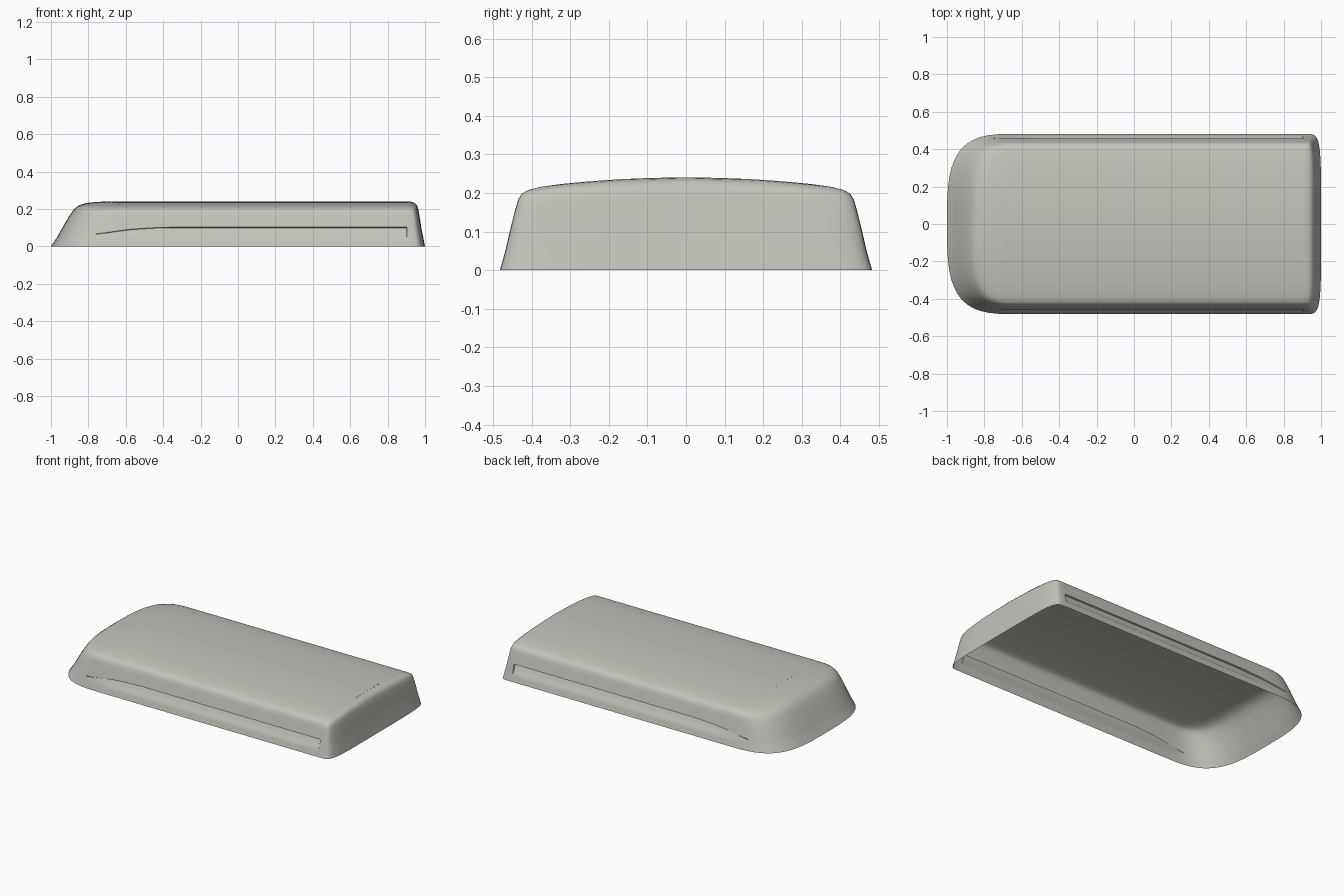
import bpy, bmesh, math

cube = bpy.data.objects.get("Cube")
if cube:
    bpy.data.objects.remove(cube, do_unlink=True)

# Wall section: height, left end, right end, half width
SECTION = [
    (0.0, -1.0, 1.0, 0.482), (0.05, -0.967, 0.99, 0.468),
    (0.10, -0.939, 0.98, 0.457), (0.16, -0.904, 0.971, 0.444),
    (0.20, -0.876, 0.964, 0.435), (0.22, -0.85, 0.957, 0.426),
    (0.232, -0.81, 0.945, 0.409), (0.238, -0.75, 0.93, 0.38),
    (0.24, -0.69, 0.912, 0.33),
]
X_LEFT, X_RIGHT = -0.62, 0.905     # ends of the straight sides
GROOVE_END = 0.9


def lerp_table(table, v):
    for a, b in zip(table, table[1:]):
        if v <= b[0]:
            t = max(0, (v - a[0]) / (b[0] - a[0]))
            return [p + (q - p) * t for p, q in zip(a, b)][1:]
    return list(table[-1][1:])


def groove_top(x):
    return lerp_table([(-0.75, 0.068), (-0.65, 0.084), (-0.55, 0.096), (-0.4, 0.105)], x)[0]


def groove_depth(x):
    if x > GROOVE_END + 0.001:
        return 0.0
    return lerp_table([(-0.76, 0.0), (-0.7, 0.005), (-0.5, 0.011)], x)[0]


def corner(n, steps=14):
    """Unit rounded corner, from the tip of the end to the side."""
    angles = [math.pi / 2 * i / steps for i in range(steps)]
    return [(math.cos(a) ** (2 / n), math.sin(a) ** (2 / n)) for a in angles]


# Half outline from the left tip to the right tip: region, along, across
straight = [X_LEFT + (GROOVE_END - X_LEFT) * i / 30 for i in range(31)]
straight += [GROOVE_END + 0.003, X_RIGHT]
half = [("left", u, v) for u, v in corner(3.4)]
half += [("side", x, 1.0) for x in straight]
half += [("right", u, v) for u, v in reversed(corner(5.5))]
outline = [(r, u, v, 1) for r, u, v in half]
outline += [(r, u, v, -1) for r, u, v in reversed(half[1:-1])]


def place(region, u, v, side, z, width=None, recess=0.0):
    left, right, half_width = lerp_table(SECTION, z)
    if width is not None:
        half_width = width
    x = u
    if region == "left":
        x = X_LEFT + (left - X_LEFT) * u
    elif region == "right":
        x = X_RIGHT + (right - X_RIGHT) * u
    y = half_width * v
    z -= 0.03 * (y / 0.43) ** 2 * (z / 0.24) ** 3     # crowned roof
    if region != "right" and v > 0.9:
        y -= groove_depth(x) * recess
    return x, y * side, z


def ring(bm, height, width=None, recess=0.0):
    verts = []
    for region, u, v, side in outline:
        x = u if region == "side" else (-0.8 if region == "left" else 0.95)
        if region == "left":
            x = X_LEFT - 0.35 * u
        z = height(x) if callable(height) else height
        verts.append(bm.verts.new(place(region, u, v, side, z, width, recess)))
    return verts


bm = bmesh.new()
rings = [ring(bm, 0.0), ring(bm, 0.03), ring(bm, 0.05)]
# Long side grooves
rings.append(ring(bm, 0.058, recess=0.5))
rings.append(ring(bm, lambda x: groove_top(x) - 0.003, recess=1.0))
rings.append(ring(bm, groove_top))
# Upper walls and rounded shoulder
rings += [ring(bm, z) for z in (0.13, 0.16, 0.18, 0.2, 0.21, 0.22, 0.226, 0.232, 0.235, 0.238, 0.24)]
# Roof
rings += [ring(bm, 0.24, width=w) for w in (0.27, 0.2, 0.13, 0.06, 0.0)]
count = len(outline)
for low, high in zip(rings, rings[1:]):
    for i in range(count):
        j = (i + 1) % count
        bm.faces.new((low[i], high[i], high[j], low[j]))
bmesh.ops.remove_doubles(bm, verts=bm.verts, dist=0.00005)
bmesh.ops.recalc_face_normals(bm, faces=bm.faces)
# Keep the open shell facing outward
bm.normal_update()
if sum(f.normal.z * f.calc_area() for f in bm.faces) < 0:
    bmesh.ops.reverse_faces(bm, faces=bm.faces)

mesh = bpy.data.meshes.new("cover_shell")
bm.to_mesh(mesh)
bm.free()
shell = bpy.data.objects.new("cover_shell", mesh)
bpy.context.collection.objects.link(shell)

mat = bpy.data.materials.new("warm_grey")
mat.use_nodes = True
colour = (0.55, 0.55, 0.50, 1)
mat.diffuse_color = colour
mat.node_tree.nodes["Principled BSDF"].inputs["Base Color"].default_value = colour
mesh.materials.append(mat)

bpy.ops.object.select_all(action="DESELECT")
shell.select_set(True)
bpy.context.view_layer.objects.active = shell
bpy.ops.object.shade_smooth_by_angle(angle=math.radians(35))
